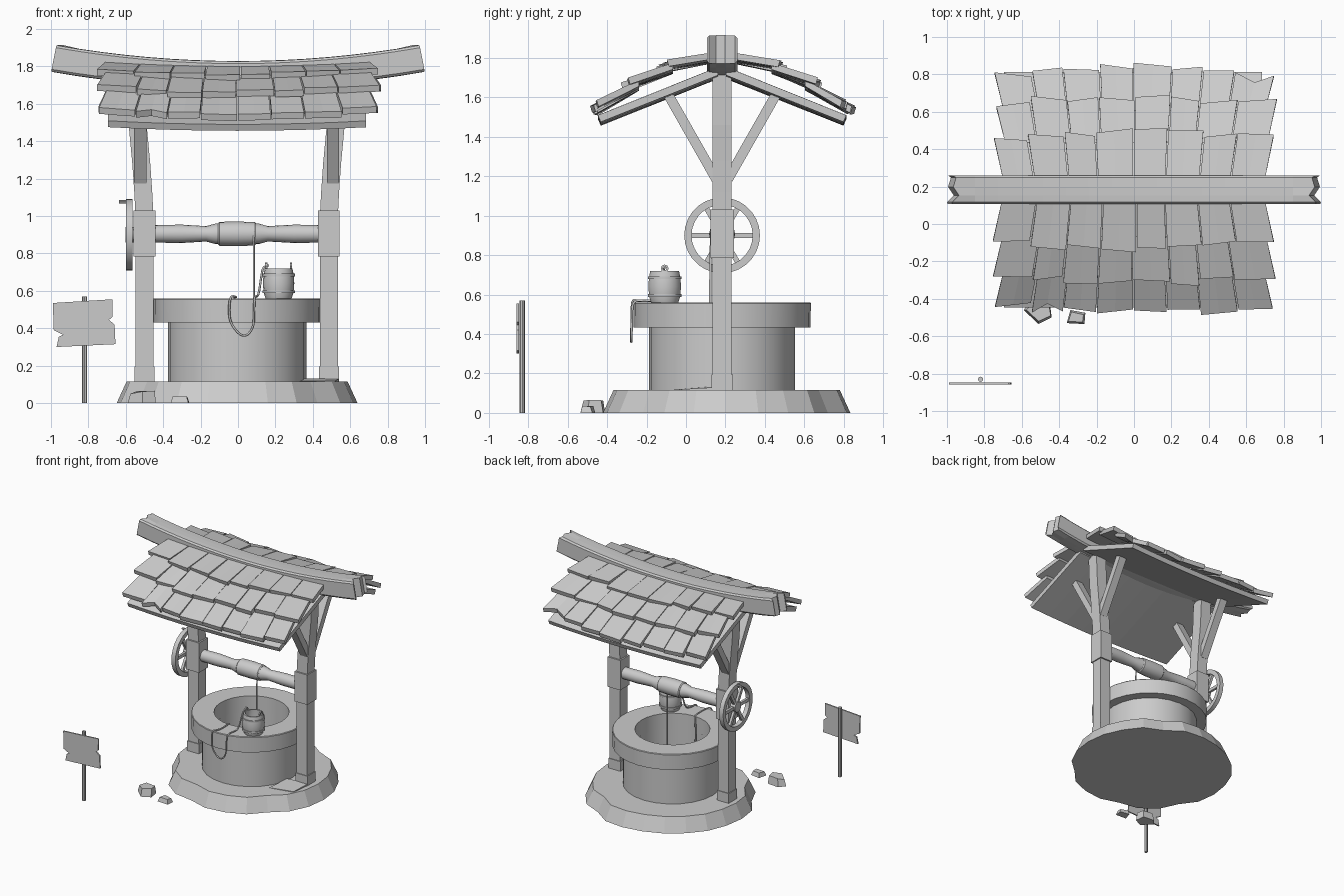
import bpy, math, random
from mathutils import Vector, Matrix

if "Cube" in bpy.data.objects:
    bpy.data.objects.remove(bpy.data.objects["Cube"])
random.seed(4)
CY = 0.183  # y of the well axis


def add(name, verts, faces, smooth=False):
    me = bpy.data.meshes.new(name)
    me.from_pydata([tuple(v) for v in verts], [], faces)
    ob = bpy.data.objects.new(name, me)
    bpy.context.collection.objects.link(ob)
    bpy.ops.object.select_all(action='DESELECT')
    ob.select_set(True)
    bpy.context.view_layer.objects.active = ob
    bpy.ops.object.mode_set(mode='EDIT')
    bpy.ops.mesh.select_all(action='SELECT')
    bpy.ops.mesh.normals_make_consistent(inside=False)
    bpy.ops.object.mode_set(mode='OBJECT')
    if smooth:
        bpy.ops.object.shade_smooth_by_angle(angle=math.radians(35))
    return ob


def loft(name, rings, strip=False, smooth=False):
    """Skin matching rings; strip caps with quads across, else one n-gon."""
    n = len(rings[0])
    verts = [p for r in rings for p in r]
    faces = [(k*n+i, k*n+(i+1) % n, (k+1)*n+(i+1) % n, (k+1)*n+i)
             for k in range(len(rings)-1) for i in range(n)]
    for o in (0, (len(rings)-1)*n):
        if strip:
            faces += [(o+i, o+i+1, o+n-2-i, o+n-1-i) for i in range(n//2-1)]
        else:
            faces.append(tuple(range(o, o+n)))
    return add(name, verts, faces, smooth)


def lathe(name, prof, n, loc, along_x=False, closed=False):
    """Spin (radius, height) points; closed joins the last point to the first."""
    rot = Matrix.Rotation(math.pi/2, 3, 'Y') if along_x else Matrix.Identity(3)
    rings = [[rot @ Vector((r*math.cos(2*math.pi*i/n), r*math.sin(2*math.pi*i/n), h)) + Vector(loc)
              for i in range(n)] for r, h in prof]
    if not closed:
        return loft(name, rings, smooth=True)
    m = len(rings)
    faces = [(k*n+i, k*n+(i+1) % n, (k+1) % m*n+(i+1) % n, (k+1) % m*n+i)
             for k in range(m) for i in range(n)]
    return add(name, [p for r in rings for p in r], faces, True)


def box(name, x0, x1, y0, y1, z0, z1):
    return loft(name, [[(x0, y0, z), (x1, y0, z), (x1, y1, z), (x0, y1, z)] for z in (z0, z1)])


def rope(name, pts, r=0.006):
    cu = bpy.data.curves.new(name, 'CURVE')
    cu.dimensions = '3D'
    cu.bevel_depth, cu.bevel_resolution, cu.resolution_u = r, 1, 6
    cu.use_fill_caps = True
    sp = cu.splines.new('NURBS')
    sp.points.add(len(pts)-1)
    for p, c in zip(sp.points, pts):
        p.co = (*c, 1)
    sp.use_endpoint_u, sp.order_u = True, 3
    tmp = bpy.data.objects.new(name + "_curve", cu)
    bpy.context.collection.objects.link(tmp)
    bpy.context.view_layer.update()
    me = bpy.data.meshes.new_from_object(tmp.evaluated_get(bpy.context.evaluated_depsgraph_get()))
    bpy.data.objects.remove(tmp)
    bpy.context.collection.objects.link(bpy.data.objects.new(name, me))


# stone base with an irregular, chipped edge
rings = [[], []]
N = 24
for i in range(N):
    a = 2*math.pi*i/N
    chip = 0.035 if i in (4, 14, 17, 21) else random.uniform(-0.004, 0.008)
    for ring, r, z in ((rings[0], 0.643, 0), (rings[1], 0.59, 0.115)):
        ring.append(((r-chip)*math.cos(a)-0.005, (r-0.012-chip)*math.sin(a)+0.203, z))
loft("stone_base", rings)
loft("cracked_slab", [[(0.33, -0.06, .11), (0.52, -0.02, .11), (0.54, 0.15, .11), (0.36, 0.12, .11)],
                      [(0.33, -0.06, .118), (0.52, -0.02, .12), (0.54, 0.15, .13), (0.36, 0.12, .132)]])

# well wall and overhanging rim, hollow inside
lathe("well_wall", [(0.37, 0.1), (0.37, 0.435), (0.285, 0.435), (0.285, 0.1)], 24, (-0.005, CY, 0), closed=True)
lathe("well_rim", [(0.448, 0.432), (0.45, 0.555), (0.446, 0.56), (0.28, 0.56), (0.28, 0.432)], 28,
      (-0.005, CY, 0), closed=True)

# posts with foot, collar and the two roof braces
for side, xc in (("left", -0.5), ("right", 0.486)):
    s = 1 if xc > 0 else -1
    rings = []
    for z, o in ((0.11, 0), (1.0, 0), (1.12, 0.006), (1.28, 0.017), (1.46, 0.034), (1.72, 0.045)):
        x = xc + s*o
        rings.append([(x+a*0.048, CY+b*0.048, z) for a, b in ((-1, -1), (1, -1), (1, 1), (-1, 1))])
    loft(side + "_post", rings)
    box(side + "_post_foot", xc-0.054, xc+0.054, CY-0.054, CY+0.054, 0.11, 0.195)
    box(side + "_post_collar", xc-0.058, xc+0.058, CY-0.06, CY+0.06, 0.785, 1.03)
    for t, face in ((-1, "front"), (1, "back")):
        rings = [[(xc+s*0.022+dx, CY+t*(d+dd), z+dz) for dx, dd, dz in
                  ((-.033, -.022, .012), (.033, -.022, .012), (.033, .022, -.012), (-.033, .022, -.012))]
                 for d, z in ((0.03, 1.185), (0.28, 1.625))]
        loft(f"{side}_{face}_brace", rings)

# winch axle with rope coil, crank wheel
AX = (0, CY, 0.905)
lathe("winch_axle", [(.03, -.6), (.03, -.44), (.047, -.44), (.049, -.3), (.041, -.17), (.055, -.12), (.055, .11),
                     (.041, .16), (.049, .3), (.047, .43)], 16, AX, True)
lathe("rope_coil", [(.056, -.107), (.064, -.1), (.066, 0), (.062, .09), (.056, .097)], 16, AX, True)
W = (-0.582, CY, 0.9)
lathe("wheel_rim", [(.155, -.018), (.192, -.018), (.192, .018), (.155, .018)], 28, W, True, True)
lathe("wheel_hub", [(.042, -.02), (.042, .025)], 14, W, True)
for k in range(3):
    sp = box(f"wheel_spoke_{k+1}", -.01, .01, -.165, .165, -.013, .013)
    sp.location = W
    sp.rotation_euler.x = k*math.pi/3
lathe("wheel_handle", [(.009, -.06), (.009, 0)], 8, (-0.575, CY, 1.077), True)

# bucket with hoops and pierced lugs
B = (0.217, -0.108, 0.56)
lathe("bucket", [(.07, 0), (.08, .03), (.084, .08), (.081, .125), (.074, .16), (.062, .16), (.066, .1), (.06, .02)], 18, B)
for nm, z in (("lower", .028), ("upper", .118)):
    lathe(f"bucket_{nm}_hoop", [(.078, z), (.087, z), (.087, z+.014), (.078, z+.014)], 18, B, closed=True)
for nm, s in (("left", -1), ("right", 1)):
    lug = lathe(f"bucket_{nm}_lug", [(.009, -.006), (.02, -.006), (.02, .006), (.009, .006)], 8,
                (B[0]+s*.066, B[1], .732), True, True)

# ropes: straight one into the well, loose one draped over the rim
rope("hanging_rope", [(.085, CY-.055, .92), (.085, CY-.06, .8), (.085, CY-.06, .5), (.085, CY-.06, .3)])
rope("draped_rope", [(.165, -.108, .735), (.135, -.11, .735), (.125, -.13, .68), (.11, -.15, .575), (.095, -.2, .567),
                     (.09, -.268, .572), (.085, -.275, .5), (.085, -.275, .4), (.03, -.278, .345), (-.04, -.278, .42),
                     (-.05, -.275, .5), (-.04, -.275, .575), (-.01, -.24, .567), (-.01, -.12, .567), (-.02, -.085, .565),
                     (-.03, -.085, .48), (-.03, -.08, .33)])

# sagging ridge beam with splintered ends
prof = [(-.077, .058), (-.066, .07), (-.03, .072), (.015, .072), (.066, .07), (.077, .058)]
prof += [(y, -z) for y, z in reversed(prof)]
jag = [0, 0, .035, .005, .02, 0]
jag += jag[::-1]
rings = []
M = 16
for k in range(M+1):
    x = -0.985 + 1.97*k/M
    tilt = 0.18*x
    end = -1 if k == M else (1 if k == 0 else 0)
    rings.append([(x + end*j - tilt*z*1.1, CY+y, 1.757 + 0.088*x*x + z) for (y, z), j in zip(prof, jag)])
loft("ridge_beam", rings, strip=True)

# roof: one deck per side and three rows of overlapping shingles
edges = [-.75, -.56, -.37, -.19, 0, .19, .36, .54, .75]
rows = [(.05, 1.805, .315, 1.757), (.25, 1.752, .5, 1.662), (.42, 1.668, .66, 1.548)]
TH = 0.034
sag = lambda x: 0.04*x*x
for t, side in ((-1, "front"), (1, "back")):
    rings = []
    for k in range(9):
        x = -.695 + 1.38*k/8
        rings.append([(x, CY+t*d, z+sag(x)) for d, z in ((.02, 1.693), (.615, 1.456), (.63, 1.49), (.02, 1.735))])
    loft(f"{side}_roof_deck", rings)
    for r, (d0, z0, d1, z1) in enumerate(rows):
        cuts = [e + random.uniform(-.018, .018) for e in edges]
        for c in range(8):
            a, b = cuts[c]+.003, cuts[c+1]-.003
            mid = (a+b)/2
            drop = random.uniform(-.015, .015) - .07*mid*mid
            skew = random.uniform(-.012, .012)
            lift = random.uniform(-.008, .01)
            notch = .045 if (t, r, c) in ((-1, 2, 1), (1, 2, 7)) else 0
            up, low = [], []
            for off in (0, -TH):
                xs = (a, mid, b) if off == 0 else (b, mid, a)
                for x in xs:
                    q = 1 if x == b else (-1 if x == a else 0)
                    up.append((x*.935, CY+t*d0, z0+off+sag(x)))
                    d = d1 + drop + q*skew - (notch if q == 0 else 0)
                    low.append((x, CY+t*(d+off*.3), z1+off+lift+q*skew*.5+sag(x) - (d-d1)*.3))
            loft(f"{side}_shingle_{r+1}_{c+1}", [up, low], strip=True)

# signpost and weathered board
lathe("sign_post", [(.014, 0), (.014, .57)], 8, (-.82, -.83, 0))
outline = [(-.99, .535), (-.67, .555), (-.672, .46), (-.69, .445), (-.66, .42), (-.655, .315), (-.97, .3),
           (-.958, .355), (-.935, .365), (-.985, .39)]
loft("sign_board", [[(x, y, z) for x, z in outline] for y in (-.858, -.847)])

# loose stones
loft("large_stone", [[(-.59, -.46, 0), (-.51, -.535, 0), (-.44, -.5, 0), (-.45, -.42, 0), (-.55, -.41, 0)],
                     [(-.575, -.46, .05), (-.51, -.52, .062), (-.445, -.49, .066), (-.455, -.43, .064), (-.54, -.42, .064)]])
loft("small_stone", [[(-.36, -.53, 0), (-.265, -.535, 0), (-.26, -.475, 0), (-.34, -.46, 0)],
                     [(-.35, -.52, .034), (-.275, -.525, .036), (-.27, -.485, .032), (-.335, -.47, .036)]])
